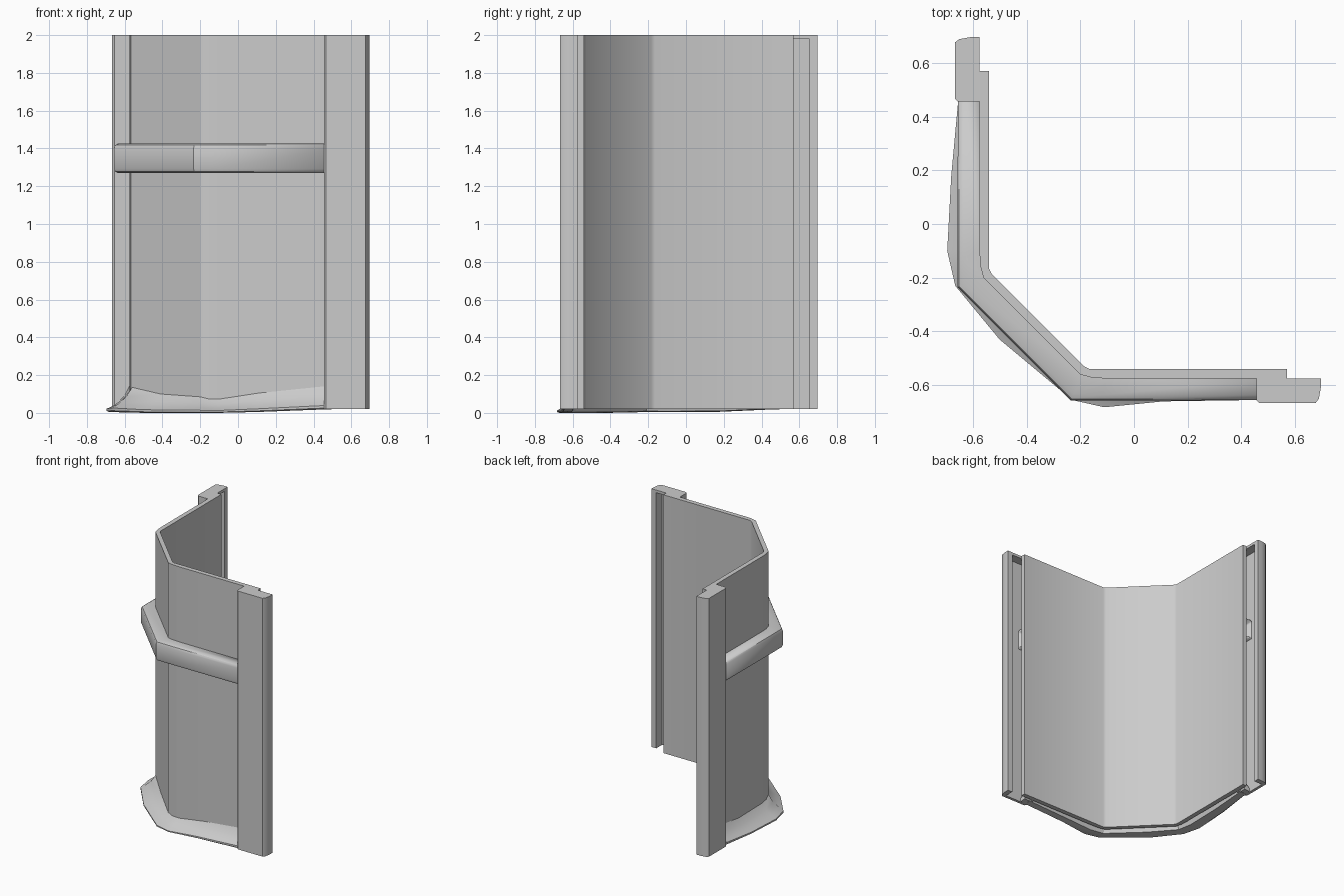
import bpy, bmesh
from math import radians

if "Cube" in bpy.data.objects:
    bpy.data.objects.remove(bpy.data.objects["Cube"])


def swap(p):
    return (p[1], p[0])


def finish(name, bm, smooth=True):
    bmesh.ops.recalc_face_normals(bm, faces=bm.faces)
    me = bpy.data.meshes.new(name)
    bm.to_mesh(me)
    bm.free()
    ob = bpy.data.objects.new(name, me)
    bpy.context.collection.objects.link(ob)
    if smooth:
        bpy.ops.object.select_all(action='DESELECT')
        bpy.context.view_layer.objects.active = ob
        ob.select_set(True)
        bpy.ops.object.shade_smooth_by_angle(angle=radians(28))
    return ob


def prism(name, profile, z0, z1, smooth=True):
    bm = bmesh.new()
    face = bm.faces.new([bm.verts.new((x, y, z0)) for x, y in profile])
    top = bmesh.ops.extrude_face_region(bm, geom=[face], use_keep_orig=True)["geom"]
    for v in top:
        if isinstance(v, bmesh.types.BMVert):
            v.co.z = z1
    return finish(name, bm, smooth)


def loft(name, stations, ring, caps):
    """Stations: wall point, outer point, top z, bottom z. Ring: (outward, upward) fractions."""
    bm = bmesh.new()
    rows = []
    for (ax, ay), (bx, by), zt, zb in stations:
        rows.append([bm.verts.new((ax + (bx - ax) * t, ay + (by - ay) * t, zb + (zt - zb) * s))
                     for t, s in ring])
    n = len(ring)
    for r0, r1 in zip(rows, rows[1:]):
        for i in range(n):
            j = (i + 1) % n
            bm.faces.new((r0[i], r0[j], r1[j], r1[i]))
    if caps:
        bm.faces.new(rows[0])
        bm.faces.new(rows[-1])
    return finish(name, bm)


# Thin bent wall, symmetric across the diagonal
outer = [(0.57, -0.575), (-0.1, -0.575), (-0.155, -0.572), (-0.2, -0.56)]
inner = [(0.57, -0.54), (-0.165, -0.54), (-0.185, -0.53)]
outer_line = outer + [swap(p) for p in reversed(outer)]
inner_line = inner + [swap(p) for p in reversed(inner)]
prism("bent_wall", outer_line + inner_line[::-1], 0.02, 2)

# Edge posts with a channel hollowed out behind, open at the bottom
post = [(0.455, -0.575), (0.455, -0.655), (0.467, -0.667), (0.675, -0.667),
        (0.688, -0.65), (0.695, -0.61), (0.695, -0.575)]
channel = [(0.475, -0.5), (0.475, -0.645), (0.655, -0.645), (0.655, -0.5)]
for side, f in (("right", lambda p: p), ("back", swap)):
    ob = prism(side + "_post", [f(p) for p in post], 0.02, 2)
    cutter = prism(side + "_channel_cutter", [f(p) for p in channel], -0.1, 1.98, False)
    cutter.hide_render = True
    cutter.display_type = 'WIRE'
    cut = ob.modifiers.new("channel", 'BOOLEAN')
    cut.operation = 'DIFFERENCE'
    cut.object = cutter
    cutter.hide_set(True)

# Hollow band around the wall, its ends reaching into the post channels
half = [((0.54, -0.575), (0.54, -0.655)), ((-0.1, -0.575), (-0.13, -0.657)),
        ((-0.195, -0.562), (-0.235, -0.657))]
path = half + [(swap(a), swap(b)) for a, b in reversed(half)]
band = loft("wall_band", [(a, b, 1.425, 1.27) for a, b in path],
            [(0, 1), (0.75, 1), (0.93, 0.95), (1, 0.85), (1, 0.15), (0.93, 0.05), (0.75, 0), (0, 0)],
            False)
solid = band.modifiers.new("shell", 'SOLIDIFY')
solid.thickness = 0.015
solid.offset = -1

# Uneven flared skirt at the foot
skirt = [((0.52, -0.575), (0.52, -0.65), 0.14, 0.02),
         ((0.45, -0.575), (0.45, -0.655), 0.14, 0.018),
         ((0.11, -0.575), (0.11, -0.66), 0.105, 0.005),
         ((-0.1, -0.575), (-0.11, -0.682), 0.073, 0),
         ((-0.2, -0.56), (-0.23, -0.655), 0.085, 0),
         ((-0.41, -0.35), (-0.5, -0.43), 0.1, 0),
         ((-0.56, -0.2), (-0.665, -0.23), 0.135, 0.004),
         ((-0.575, -0.1), (-0.695, -0.1), 0.11, 0.004),
         ((-0.575, 0.18), (-0.68, 0.18), 0.105, 0.006),
         ((-0.575, 0.45), (-0.655, 0.45), 0.14, 0.018),
         ((-0.575, 0.52), (-0.65, 0.52), 0.14, 0.02)]
loft("foot_skirt", skirt,
     [(0, 1), (0.3, 0.62), (0.7, 0.33), (1, 0.17), (1, 0.06), (0.9, 0), (0.3, 0.04)], True)
